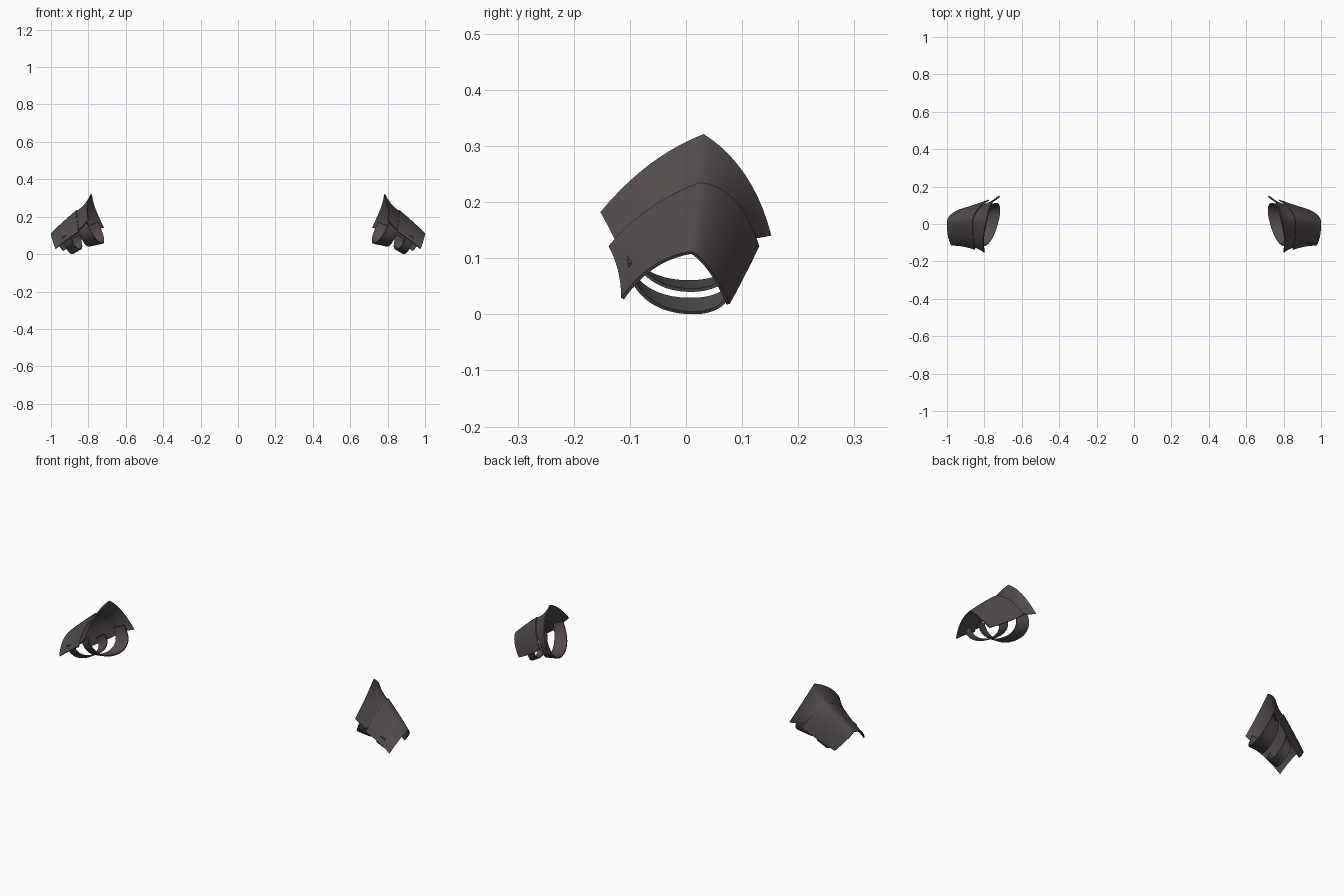
import bpy, math
from mathutils import Vector

if "Cube" in bpy.data.objects:
    bpy.data.objects.remove(bpy.data.objects["Cube"])

steel = bpy.data.materials.new("dark_brown_steel")
steel.diffuse_color = (0.085, 0.073, 0.071, 1)
steel.use_nodes = True
steel.node_tree.nodes["Principled BSDF"].inputs["Base Color"].default_value = steel.diffuse_color


def quad(a, b, c, t):
    """Smooth curve through a, b, c at t = 0, 0.5, 1."""
    return (a * (2 * (t - 0.5) * (t - 1)) + b * (4 * t * (1 - t))
            + c * (2 * t * (t - 0.5)))


def sheet(name, grid, thickness):
    """Turn a grid of points into a thick sheet, mirrored left and right."""
    w = len(grid[0])
    verts = [p for row in grid for p in row]
    faces = [(r * w + i, r * w + i + 1, (r + 1) * w + i + 1, (r + 1) * w + i)
             for r in range(len(grid) - 1) for i in range(w - 1)]
    me = bpy.data.meshes.new(name)
    me.from_pydata(verts, [], faces)
    me.materials.append(steel)
    ob = bpy.data.objects.new(name, me)
    bpy.context.collection.objects.link(ob)
    solid = ob.modifiers.new("thickness", 'SOLIDIFY')
    solid.thickness = thickness
    solid.offset = 0
    mirror = ob.modifiers.new("other_side", 'MIRROR')
    mirror.use_mirror_merge = False
    bpy.ops.object.select_all(action='DESELECT')
    ob.select_set(True)
    bpy.context.view_layer.objects.active = ob
    bpy.ops.object.convert(target='MESH')
    bpy.ops.object.shade_smooth_by_angle(angle=math.radians(65))
    return ob


def ridged_plate(name, rows, n=10, m=8):
    """Each row: front corner, front middle, ridge, rear middle, rear corner."""
    rows = [[Vector(p) for p in row] for row in rows]
    lines = []
    for f, fm, r, bm, b in rows:
        lines.append([quad(f, fm, r, i / n) for i in range(n)]
                     + [quad(r, bm, b, i / n) for i in range(n + 1)])
    grid = [[quad(p, q, s, j / m) for p, q, s in zip(*lines)]
            for j in range(m + 1)]
    return sheet(name, grid, 0.006)


def strap(name, edges, n=28, m=3):
    """Half loop hanging from front end through bottom to rear end."""
    lines = []
    for front, bottom, rear in edges:
        f, d, b = Vector(front), Vector(bottom), Vector(rear)
        c = (f + b) / 2
        side, down = (f - b) / 2, d - c
        line = []
        for i in range(n + 1):
            t = -0.2 + (math.pi + 0.4) * i / n
            co, si = math.cos(t), math.sin(t)
            line.append(c + side * math.copysign(abs(co) ** 0.9, co)
                        + down * math.copysign(abs(si) ** 0.9, si))
        lines.append(line)
    grid = [[p.lerp(q, j / m) for p, q in zip(*lines)] for j in range(m + 1)]
    return sheet(name, grid, 0.006)


# flared upper plate
ridged_plate("upper_plate", [
    [(.800, -.151, .181), (.803, -.065, .265), (.783, .031, .320),
     (.765, .104, .247), (.718, .150, .141)],
    [(.822, -.137, .156), (.832, -.063, .222), (.820, .028, .263),
     (.797, .090, .215), (.740, .130, .137)],
    [(.848, -.125, .132), (.864, -.060, .180), (.872, .025, .222),
     (.837, .080, .190), (.769, .115, .135)]])

# lower plate overlapping the upper one
ridged_plate("lower_plate", [
    [(.850, -.136, .120), (.860, -.065, .186), (.862, .025, .233),
     (.828, .086, .201), (.775, .128, .121)],
    [(.912, -.119, .077), (.926, -.062, .132), (.931, .019, .173),
     (.907, .065, .138), (.855, .100, .065)],
    [(.976, -.113, .028), (.994, -.058, .084), (.998, .010, .110),
     (.982, .044, .076), (.935, .075, .018)]])

# wide strap under the upper plate
strap("wide_strap", [
    [(.800, -.115, .150), (.727, .005, .058), (.740, .110, .150)],
    [(.852, -.100, .135), (.800, .005, .043), (.793, .093, .130)]])

# narrow strap under the lower plate
strap("narrow_strap", [
    [(.897, -.102, .095), (.848, .003, .027), (.842, .088, .090)],
    [(.937, -.098, .075), (.890, .003, .003), (.884, .076, .065)]])
